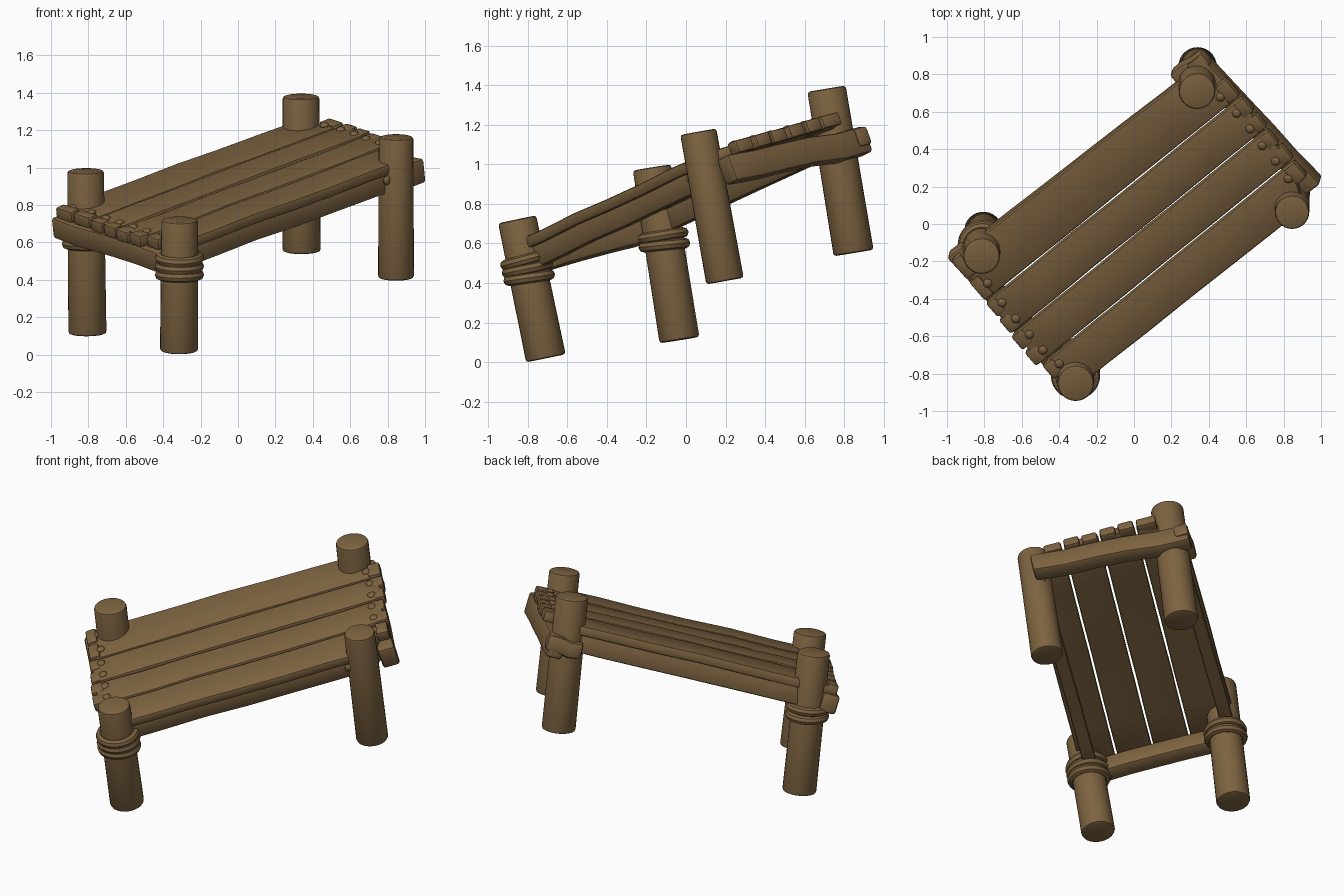
import bpy, bmesh, math, random
from mathutils import Matrix, Vector

random.seed(4)
cube = bpy.data.objects.get("Cube")
if cube:
    bpy.data.objects.remove(cube)

wood = bpy.data.materials.new("brown wood")
wood.use_nodes = True
WOOD = (0.205, 0.125, 0.052, 1)
wood.diffuse_color = WOOD
wood.node_tree.nodes["Principled BSDF"].inputs["Base Color"].default_value = WOOD

# Sloping deck frame: u along the planks, v across them, n out of the top
U = Vector((0.763, 0.578, 0.288)).normalized()
N = Vector((-0.096, -0.34, 0.935)).normalized()
V = N.cross(U).normalized()
DECK = Matrix.Translation((0, 0, 0.929)) @ Matrix((U, V, N)).transposed().to_4x4()


def mix(a, b, t):
    return a + (b - a) * t


def finish(name, bm, matrix):
    bmesh.ops.recalc_face_normals(bm, faces=bm.faces)
    mesh = bpy.data.meshes.new(name)
    bm.to_mesh(mesh)
    bm.free()
    mesh.materials.append(wood)
    obj = bpy.data.objects.new(name, mesh)
    bpy.context.collection.objects.link(obj)
    obj.matrix_world = matrix
    bpy.ops.object.select_all(action='DESELECT')
    obj.select_set(True)
    bpy.context.view_layer.objects.active = obj
    bpy.ops.object.shade_smooth_by_angle(angle=math.radians(40))
    return obj


def timber(name, u, v_start, v_end, n, lift=(0, 0), skew=0, wave=0.004, steps=6, bevel=0.014):
    """Hand-cut board along u; width and height may differ at both ends.
    skew pulls back the high end's outer (+v) or inner (-v) corner."""
    bm = bmesh.new()
    rings = []
    for i in range(steps + 1):
        t = i / steps
        lo, hi = (mix(a, b, t) for a, b in zip(v_start, v_end))
        dv = random.uniform(-wave, wave) / 2
        dn = random.uniform(-wave, wave) + mix(*lift, t)
        x = mix(*u, t)
        x_lo, x_hi = x + min(skew, 0) * t, x - max(skew, 0) * t
        rings.append([bm.verts.new((p, y + dv, z + dn)) for p, y, z in
                      ((x_lo, lo, n[0]), (x_hi, hi, n[0]), (x_hi, hi, n[1]), (x_lo, lo, n[1]))])
    for a, b in zip(rings, rings[1:]):
        for k in range(4):
            bm.faces.new((a[k], a[k - 1], b[k - 1], b[k]))
    bm.faces.new(rings[0])
    bm.faces.new(rings[-1][::-1])
    bmesh.ops.recalc_face_normals(bm, faces=bm.faces)
    sharp = [e for e in bm.edges if e.calc_face_angle(0) > 0.8]
    bmesh.ops.bevel(bm, geom=sharp, offset=bevel, segments=2, affect='EDGES', profile=0.5)
    return finish(name, bm, DECK)


def cross_timber(name, u_start, u_end, v, n, lift):
    """Beam running across the deck."""
    obj = timber(name, v, (-u_start[1], -u_start[0]), (-u_end[1], -u_end[0]), n, lift,
                 wave=0.007, steps=5, bevel=0.018)
    obj.matrix_world = DECK @ Matrix.Rotation(math.pi / 2, 4, 'Z')


def axis_matrix(bottom, top, t):
    a, b = Vector(bottom), Vector(top)
    rot = (b - a).to_track_quat('Z', 'Y').to_matrix().to_4x4()
    return Matrix.Translation(a.lerp(b, t)) @ rot


def post(name, bottom, top, r):
    bm = bmesh.new()
    length = (Vector(top) - Vector(bottom)).length
    bmesh.ops.create_cone(bm, cap_ends=True, segments=28, radius1=r, radius2=r * 0.96, depth=length)
    rims = [e for e in bm.edges if abs(e.verts[0].co.z - e.verts[1].co.z) < 0.01]
    bmesh.ops.bevel(bm, geom=rims, offset=0.014, segments=2, affect='EDGES', profile=0.5)
    finish(name, bm, axis_matrix(bottom, top, 0.5))


def rope(name, bottom, top, t, tilt, major=0.105, minor=0.027):
    bm = bmesh.new()
    grid = []
    for i in range(28):
        a = math.tau * i / 28
        grid.append([])
        for j in range(8):
            b = math.tau * j / 8
            r = major + minor * math.cos(b)
            grid[-1].append(bm.verts.new((r * math.cos(a), r * math.sin(a), minor * math.sin(b))))
    for i in range(28):
        for j in range(8):
            bm.faces.new((grid[i - 1][j - 1], grid[i][j - 1], grid[i][j], grid[i - 1][j]))
    finish(name, bm, axis_matrix(bottom, top, t) @ Matrix.Rotation(tilt, 4, 'X'))


def nail(name, u, v, n, scale):
    bm = bmesh.new()
    bmesh.ops.create_uvsphere(bm, u_segments=10, v_segments=6, radius=0.025)
    bmesh.ops.scale(bm, vec=scale, verts=bm.verts)
    finish(name, bm, DECK @ Matrix.Translation((u, v, n)))


# Leaning round posts
posts = {
    "front_post": ((-0.315, -0.708, 0.02), (-0.312, -0.853, 0.722), 0.102),
    "right_post": ((-0.805, -0.033, 0.112), (-0.815, -0.172, 0.984), 0.102),
    "left_post": ((0.845, 0.197, 0.41), (0.845, 0.062, 1.165), 0.096),
    "back_post": ((0.34, 0.847, 0.552), (0.337, 0.71, 1.382), 0.102),
}
for name, spec in posts.items():
    post(name, *spec)

# Rope lashings under the low end of the deck
for name, heights in (("front_post", (0.58, 0.645, 0.71)), ("right_post", (0.55, 0.605))):
    for i, t in enumerate(heights):
        rope(f"{name}_rope_{i + 1}", *posts[name][:2], t, 0.06 * (i - 1))

# Four wide planks; each edge is its v at the low and high end
edges = [(0.455, 0.475), (0.155, 0.2), (-0.075, -0.025), (-0.30, -0.25), (-0.53, -0.5)]
ends = [(-0.89, 0.89), (-0.9, 0.9), (-0.9, 0.89), (-0.88, 0.88)]
skews = [0.09, 0, 0, -0.1]
gap = 0.006
for i, (hi, lo) in enumerate(zip(edges, edges[1:])):
    name = f"plank_{i + 1}"
    timber(name, ends[i], (lo[0] + gap, hi[0] - gap), (lo[1] + gap, hi[1] - gap),
           (-0.06, 0), (0.024, 0.002), skews[i])
    for side, u in enumerate(ends[i]):
        out = 1 if side else -1
        rise = 0.0 if side else 0.022
        for half in (0, 1):
            # The posts stand where the outer halves of the outer planks end
            if (i == 0 and half and side) or (i == 3 and not half):
                continue
            a = mix(lo[side], hi[side], half / 2) + 0.009
            b = mix(lo[side], hi[side], half / 2 + 0.5) - 0.009
            span = sorted((u - out * 0.05, u + out * random.uniform(0.012, 0.028)))
            timber(f"{name}_split_end", span, (a, b), (a, b), (-0.058, 0.008), (rise, rise),
                   wave=0.003, steps=1, bevel=0.012)
            nail(f"{name}_nail", u - out * 0.06, (a + b) / 2, rise + 0.003, (1, 1, 0.6))

# Long side beams and the cross beams under the plank ends
timber("front_side_beam", (-0.84, 0.78), (-0.5, -0.42), (-0.48, -0.4), (-0.16, -0.05), (0.02, 0))
timber("back_side_beam", (-0.8, 0.82), (0.36, 0.44), (0.37, 0.45), (-0.17, -0.05), (0.02, 0))
cross_timber("low_cross_beam", (-0.915, -0.81), (-0.925, -0.82), (-0.42, 0.465), (-0.15, -0.03), (-0.01, 0))
cross_timber("high_cross_beam", (0.81, 0.915), (0.765, 0.865), (-0.455, 0.5), (-0.2, -0.06), (0, -0.03))

# Lashing block around the outside of the back post
timber("back_lashing_block", (0.66, 0.88), (0.42, 0.51), (0.42, 0.51), (-0.2, -0.1),
       wave=0.01, steps=3, bevel=0.02)

# Nails on the front side by the left post
for u in (0.62, 0.65):
    nail("side_nail", u, -0.495, -0.08 - (u - 0.62), (1, 0.6, 1))
